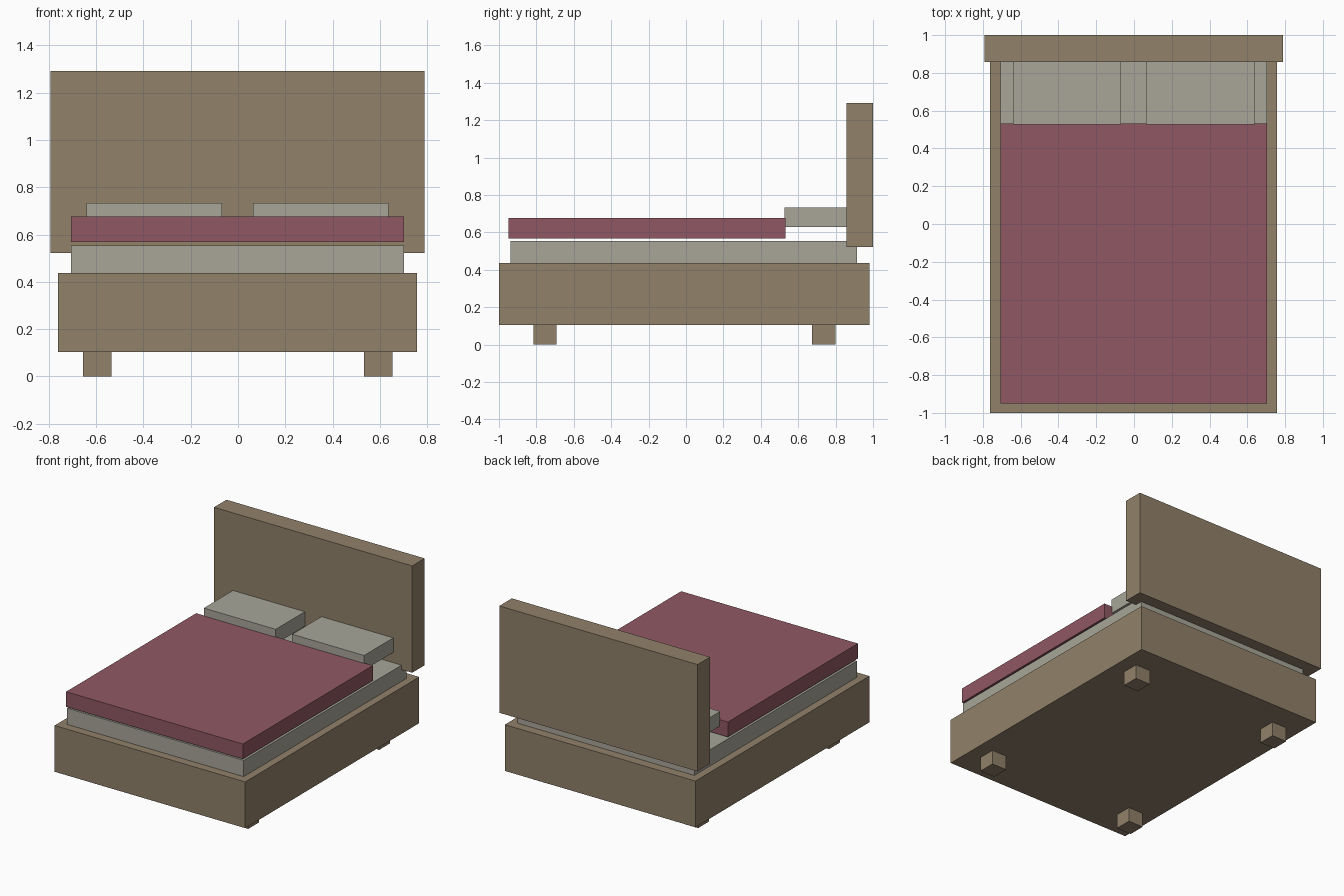
import bpy

if "Cube" in bpy.data.objects:
    bpy.data.objects.remove(bpy.data.objects["Cube"])


def material(name, rgb):
    # sRGB 0-255 to linear
    m = bpy.data.materials.new(name)
    lin = [((c / 255 + 0.055) / 1.055) ** 2.4 for c in rgb]
    m.diffuse_color = (*lin, 1)
    m.use_nodes = True
    m.node_tree.nodes["Principled BSDF"].inputs["Base Color"].default_value = m.diffuse_color
    return m


wood = material("brown wood", (145, 129, 106))
linen = material("pale grey linen", (168, 166, 153))
wine = material("wine red cloth", (144, 88, 99))


def box(name, x, y, z, mat):
    """Box spanning the (min, max) ranges x, y, z."""
    spans = (x, y, z)
    bpy.ops.mesh.primitive_cube_add(size=1, location=[(a + b) / 2 for a, b in spans])
    ob = bpy.context.object
    ob.name = name
    ob.scale = [b - a for a, b in spans]
    bpy.ops.object.transform_apply(location=False, rotation=False, scale=True)
    ob.data.materials.append(mat)
    return ob


# Frame and headboard
box("bed_base", (-0.762, 0.758), (-1.0, 0.981), (0.104, 0.437), wood)
box("headboard", (-0.792, 0.788), (0.858, 1.0), (0.522, 1.292), wood)

# Four block feet
for side, x in (("left", (-0.656, -0.536)), ("right", (0.533, 0.653))):
    for end, y in (("front", (-0.816, -0.692)), ("back", (0.675, 0.799))):
        box(f"{end}_{side}_foot", x, y, (0.0, 0.104), wood)

# Bedding
box("mattress", (-0.706, 0.703), (-0.939, 0.914), (0.437, 0.554), linen)
box("blanket", (-0.706, 0.703), (-0.949, 0.532), (0.568, 0.676), wine)
for side, x in (("left", (-0.641, -0.068)), ("right", (0.064, 0.637))):
    box(f"{side}_pillow", x, (0.526, 0.87), (0.628, 0.733), linen)
